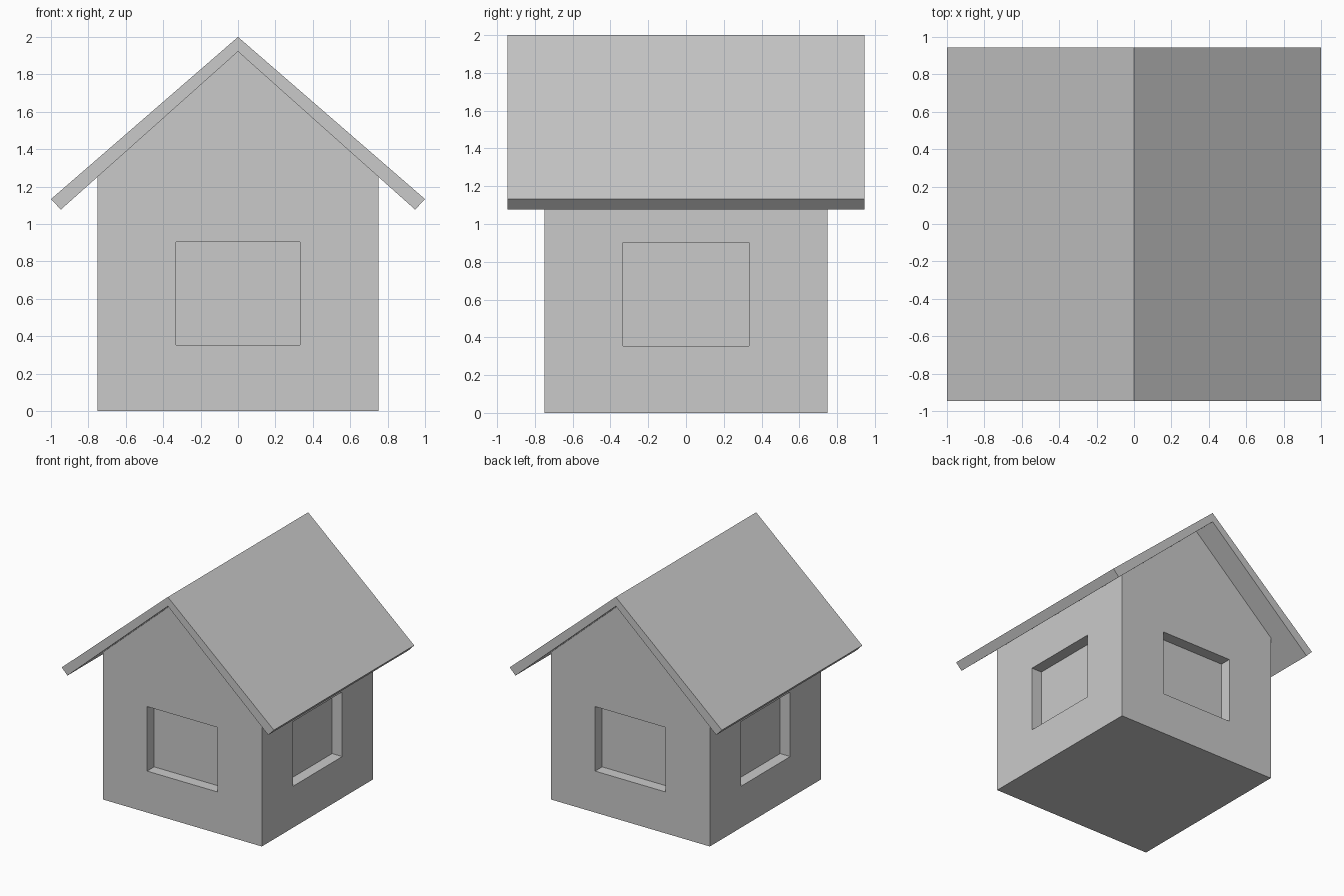
import bpy
import bmesh
from mathutils import Vector

cube = bpy.data.objects.get("Cube")
if cube:
    bpy.data.objects.remove(cube, do_unlink=True)

grey = bpy.data.materials.new("plain_grey")
grey.use_nodes = True
colour = (0.59, 0.59, 0.59, 1)
grey.diffuse_color = colour
grey.node_tree.nodes["Principled BSDF"].inputs["Base Color"].default_value = colour


def add_object(name, bm):
    bmesh.ops.recalc_face_normals(bm, faces=bm.faces)
    mesh = bpy.data.meshes.new(name)
    bm.to_mesh(mesh)
    bm.free()
    mesh.materials.append(grey)
    obj = bpy.data.objects.new(name, mesh)
    bpy.context.collection.objects.link(obj)
    return obj


def extrude_profile(name, half_profile, half_depth):
    """Mirror an x-z half profile across x = 0 and extrude it along y."""
    mirrored = [(-x, z) for x, z in reversed(half_profile) if x > 0]
    bm = bmesh.new()
    verts = [bm.verts.new((x, -half_depth, z)) for x, z in half_profile + mirrored]
    face = bm.faces.new(verts)
    moved = bmesh.ops.extrude_face_region(bm, geom=[face])["geom"]
    bmesh.ops.translate(bm, vec=(0, 2 * half_depth, 0),
                        verts=[v for v in moved if isinstance(v, bmesh.types.BMVert)])
    return add_object(name, bm)


def box(name, centre, size):
    bm = bmesh.new()
    bmesh.ops.create_cube(bm, size=1)
    for v in bm.verts:
        v.co = Vector(centre) + v.co * Vector(size)
    return add_object(name, bm)


# House body with gables reaching the roof underside
wall = 0.75
eave, under_ridge = (0.947, 1.077), 1.922
wall_top = under_ridge - (under_ridge - eave[1]) * wall / eave[0]
body = extrude_profile(
    "house_body", [(wall, 0), (wall, wall_top), (0, under_ridge)], wall)

# Recessed window in the middle of each wall
depth, width, low, high = 0.095, 0.665, 0.353, 0.903
bpy.context.view_layer.objects.active = body
for dx, dy in ((0, -1), (1, 0), (0, 1), (-1, 0)):
    size = (2 * depth if dx else width, 2 * depth if dy else width, high - low)
    cutter = box("window_cutter", (dx * wall, dy * wall, (low + high) / 2), size)
    cutter.hide_render = True
    cut = body.modifiers.new("window_recess", "BOOLEAN")
    cut.operation = "DIFFERENCE"
    cut.solver = "EXACT"
    cut.object = cutter
    bpy.ops.object.modifier_apply(modifier=cut.name)
    bpy.data.objects.remove(cutter, do_unlink=True)

# Overhanging gable roof
extrude_profile(
    "gable_roof", [(0, under_ridge), eave, (1, 1.133), (0, 2)], 0.945)
